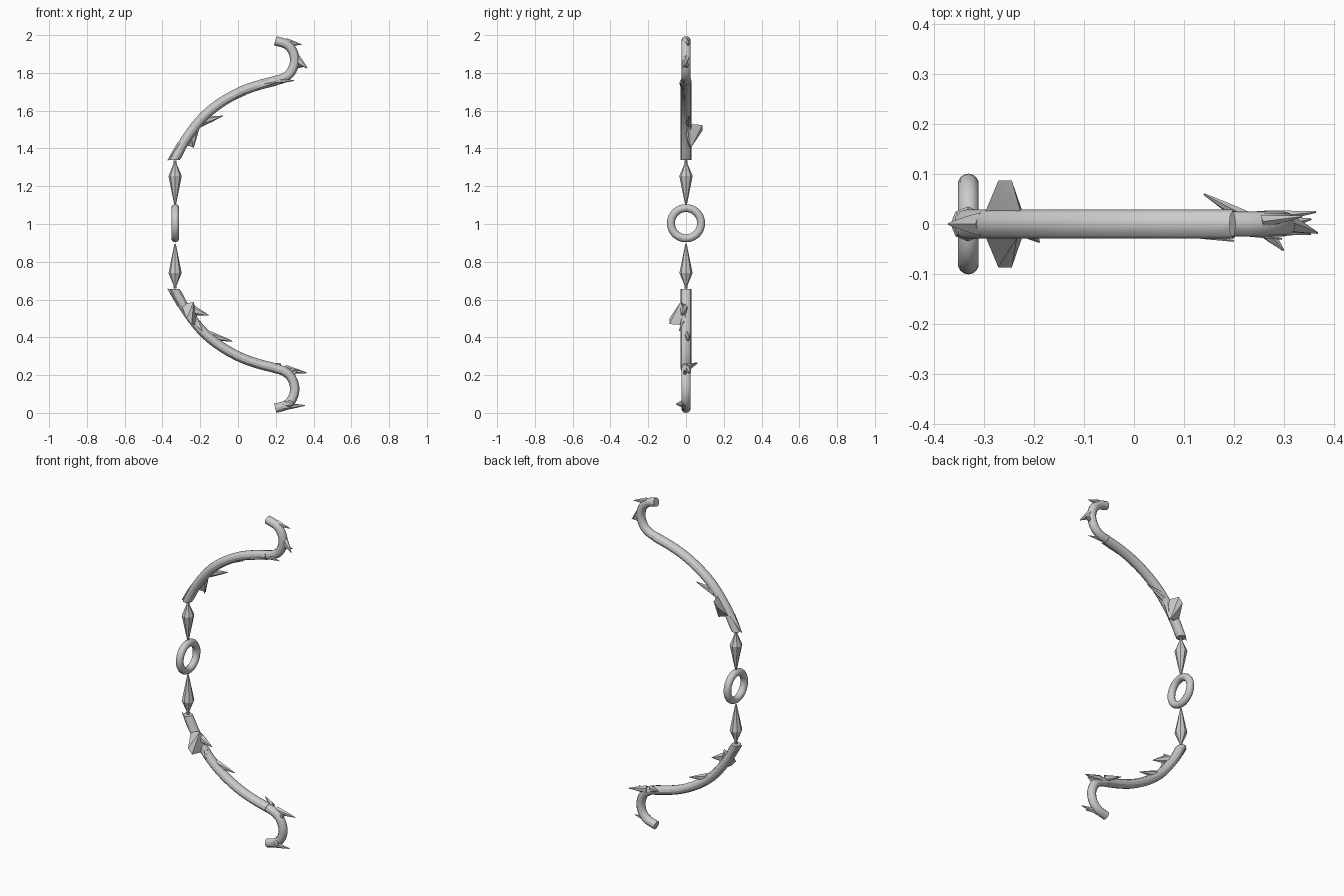
import bpy, bmesh, math
from mathutils import Vector

if "Cube" in bpy.data.objects:
    bpy.data.objects.remove(bpy.data.objects["Cube"])

MID = 2.006  # z of the upper limb plus z of its lower counterpart


def finish(name, bm, angle=30):
    bmesh.ops.recalc_face_normals(bm, faces=bm.faces[:])
    mesh = bpy.data.meshes.new(name)
    bm.to_mesh(mesh)
    bm.free()
    ob = bpy.data.objects.new(name, mesh)
    bpy.context.collection.objects.link(ob)
    bpy.ops.object.select_all(action='DESELECT')
    ob.select_set(True)
    bpy.context.view_layer.objects.active = ob
    bpy.ops.object.shade_smooth_by_angle(angle=math.radians(angle))
    return ob


def place(p, lower):
    # lower half is the upper half turned 180 degrees about the x axis
    x, y, z = p
    return Vector((x, -y, MID - z)) if lower else Vector(p)


def spline(pts, steps):
    pts = [Vector(p) for p in pts]
    ext = [2 * pts[0] - pts[1]] + pts + [2 * pts[-1] - pts[-2]]
    out = []
    for a, b, c, d in zip(ext, ext[1:], ext[2:], ext[3:]):
        for i in range(steps):
            t = i / steps
            out.append(0.5 * (2 * b + (c - a) * t + (2 * a - 5 * b + 4 * c - d) * t * t
                              + (3 * b - a - 3 * c + d) * t ** 3))
    return out + [pts[-1]]


def sweep(bm, path, radii, sides, flat_start=False):
    rings = []
    for i, p in enumerate(path):
        t = (path[min(i + 1, len(path) - 1)] - path[max(i - 1, 0)]).normalized()
        if flat_start and i == 0:
            t = Vector((0, 0, math.copysign(1, t.z)))
        n = t.cross(Vector((0, 1, 0))).normalized()
        b = n.cross(t)
        rn, rb = radii[i]
        rings.append([bm.verts.new(p + n * rn * math.cos(2 * math.pi * k / sides)
                                   + b * rb * math.sin(2 * math.pi * k / sides))
                      for k in range(sides)])
    for r, s in zip(rings, rings[1:]):
        for k in range(sides):
            j = (k + 1) % sides
            bm.faces.new((r[k], r[j], s[j], s[k]))
    bm.faces.new(rings[0])
    bm.faces.new(rings[-1])


def thorn(name, base, tip, r, flat=0.7):
    bm = bmesh.new()
    a, b = Vector(base), Vector(tip)
    path = [a, a.lerp(b, 0.45), b]
    sweep(bm, path, [(r, r * flat), (r * 0.62, r * flat * 0.65), (0.002, 0.002)], 6)
    finish(name, bm, 25)


LIMB = [(-0.335, 0, 1.345), (-0.282, 0, 1.445), (-0.20, 0, 1.555), (-0.11, 0, 1.635),
        (0, 0, 1.70), (0.10, 0, 1.738), (0.20, 0, 1.764)]
HOOK = [(0.185, 0, 1.762), (0.24, 0, 1.778), (0.28, 0, 1.81), (0.30, 0, 1.865),
        (0.29, 0, 1.92), (0.255, 0, 1.958), (0.197, 0, 1.976)]

for lower in (False, True):
    tag = "lower" if lower else "upper"

    # main curved limb, and the recurved hook at its end
    bm = bmesh.new()
    path = [place(p, lower) for p in spline(LIMB, 4)]
    sweep(bm, path, [(0.026, 0.029)] * len(path), 12, True)
    finish(tag + "_limb", bm)
    bm = bmesh.new()
    path = [place(p, lower) for p in spline(HOOK, 4)]
    sweep(bm, path, [(0.025, 0.025)] * len(path), 12)
    finish(tag + "_hook", bm)

    # sideways fin near the grip
    bm = bmesh.new()
    for p in [(-0.285, 0.005, 1.43), (-0.30, 0.02, 1.43), (-0.225, 0.015, 1.535),
              (-0.215, 0.0, 1.50), (-0.235, 0.028, 1.412),
              (-0.245, 0.087, 1.53), (-0.272, 0.087, 1.50), (-0.25, 0.08, 1.505)]:
        bm.verts.new(place(p, lower))
    hull = bmesh.ops.convex_hull(bm, input=bm.verts[:])
    bmesh.ops.delete(bm, geom=list(set(hull["geom_interior"] + hull["geom_unused"])),
                     context='VERTS')
    finish(tag + "_fin", bm, 20)

    # flared lip at the limb root
    thorn(tag + "_root_flare", place((-0.30, 0, 1.425), lower),
          place((-0.372, 0, 1.342), lower), 0.024, 1.1)

    # faceted spindle beside the grip ring
    bm = bmesh.new()
    path = [place((-0.333, 0, z), lower) for z in (1.105, 1.26, 1.325, 1.342)]
    sweep(bm, path, [(0.004, 0.004), (0.035, 0.035), (0.008, 0.008), (0.008, 0.008)], 8)
    finish(tag + "_spindle", bm)

# grip ring
bpy.ops.mesh.primitive_torus_add(major_radius=0.08, minor_radius=0.021, major_segments=40,
                                 minor_segments=14, location=(-0.332, 0, 1.01),
                                 rotation=(0, math.pi / 2, 0))
bpy.context.object.name = "grip_ring"
bpy.ops.object.shade_smooth_by_angle(angle=math.radians(40))

# thorns: base, tip, radius
THORNS = {
    "upper": [((-0.23, 0.01, 1.51), (-0.237, 0.02, 1.408), 0.024),
              ((-0.20, 0.012, 1.545), (-0.08, 0.018, 1.578), 0.026),
              ((-0.04, -0.01, 1.675), (0.04, -0.012, 1.69), 0.02),
              ((0.10, -0.015, 1.732), (0.20, -0.034, 1.755), 0.018),
              ((0.19, -0.01, 1.762), (0.297, -0.03, 1.765), 0.018),
              ((0.295, 0.005, 1.89), (0.368, -0.018, 1.83), 0.03),
              ((0.30, 0.0, 1.85), (0.355, 0.01, 1.84), 0.022),
              ((0.255, 0.005, 1.97), (0.337, 0.015, 1.955), 0.02)],
    "lower": [((-0.255, -0.01, 0.555), (-0.155, -0.025, 0.522), 0.03),
              ((-0.215, -0.012, 0.48), (-0.19, -0.036, 0.44), 0.022),
              ((-0.15, 0.008, 0.415), (-0.03, 0.012, 0.385), 0.024),
              ((-0.05, 0.008, 0.335), (0.03, 0.012, 0.315), 0.02),
              ((0.22, 0.015, 0.25), (0.14, 0.06, 0.27), 0.02),
              ((0.25, 0.012, 0.236), (0.365, 0.024, 0.218), 0.024),
              ((0.27, 0.0, 0.20), (0.32, -0.01, 0.235), 0.02),
              ((0.24, -0.01, 0.04), (0.355, -0.02, 0.045), 0.022),
              ((0.26, -0.01, 0.055), (0.30, -0.053, 0.052), 0.025)],
}
for tag, thorns in THORNS.items():
    for i, (base, tip, r) in enumerate(thorns):
        thorn(f"{tag}_thorn_{i + 1}", base, tip, r)

# lift everything so the lowest point rests on the ground
bpy.context.view_layer.update()
low = min((o.matrix_world @ v.co).z for o in bpy.data.objects for v in o.data.vertices)
for o in bpy.data.objects:
    o.location.z -= low
